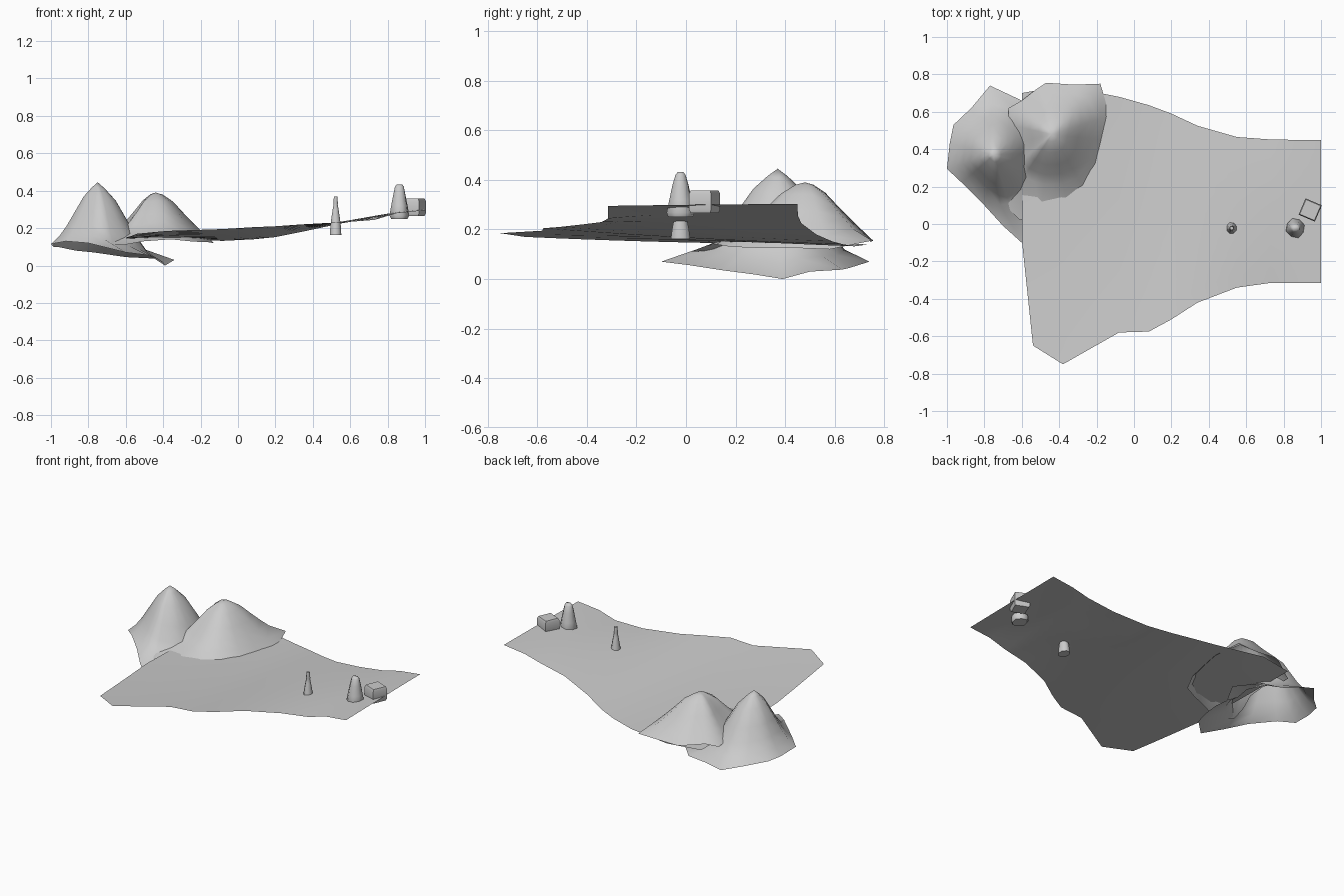
import bpy, bmesh, math
from mathutils import Vector


def finish(name, bm, angle=40, recalc=False):
    if recalc:
        bmesh.ops.recalc_face_normals(bm, faces=bm.faces[:])
    me = bpy.data.meshes.new(name)
    bm.to_mesh(me)
    bm.free()
    ob = bpy.data.objects.new(name, me)
    bpy.context.collection.objects.link(ob)
    bpy.ops.object.select_all(action='DESELECT')
    ob.select_set(True)
    bpy.context.view_layer.objects.active = ob
    bpy.ops.object.shade_smooth_by_angle(angle=math.radians(angle))
    return ob


def hill(name, peak, outline, profile):
    """Fan a mound from its peak to an irregular open skirt (outline counter-clockwise)."""
    bm = bmesh.new()
    p = Vector(peak)
    rings = []
    for s, f in profile + [(1, 0)]:
        ring = []
        for e in outline:
            d = Vector((e[0] - p.x, e[1] - p.y))
            r = d.length
            rr = r if s == 1 else s * min(r, 0.33)
            d *= rr / r
            ring.append(bm.verts.new((p.x + d.x, p.y + d.y, e[2] + (p.z - e[2]) * f)))
        rings.append(ring)
    top = bm.verts.new(p)
    n = len(outline)
    for i in range(n):
        j = (i + 1) % n
        bm.faces.new((top, rings[0][i], rings[0][j]))
        for a, b in zip(rings, rings[1:]):
            bm.faces.new((a[i], b[i], b[j], a[j]))
    return finish(name, bm, 70)


def loft(name, centre, sides, rings, phase=0.0, wobble=0.0, angle=40):
    """Closed stack of rings (z, rx, ry)."""
    bm = bmesh.new()
    loops = []
    for z, rx, ry in rings:
        loop = []
        for i in range(sides):
            a = phase + math.tau * i / sides
            w = 1 + wobble * math.sin(3.1 * i + 9 * z)
            loop.append(bm.verts.new((centre[0] + rx * w * math.cos(a),
                                      centre[1] + ry * w * math.sin(a), z)))
        loops.append(loop)
    for a, b in zip(loops, loops[1:]):
        for i in range(sides):
            j = (i + 1) % sides
            bm.faces.new((a[i], a[j], b[j], b[i]))
    bm.faces.new(loops[0][::-1])
    bm.faces.new(loops[-1])
    return finish(name, bm, angle, True)


# Sloping ground sheet: x, front y, back y, z at front / middle / back
stations = [
    (-0.60, -0.65, 0.70, 0.17, 0.147, 0.14),
    (-0.38, -0.75, 0.74, 0.185, 0.155, 0.14),
    (-0.08, -0.58, 0.68, 0.195, 0.16, 0.132),
    (0.08, -0.575, 0.635, 0.205, 0.165, 0.14),
    (0.20, -0.51, 0.59, 0.21, 0.178, 0.152),
    (0.34, -0.42, 0.525, 0.22, 0.20, 0.18),
    (0.55, -0.34, 0.465, 0.23, 0.234, 0.225),
    (0.73, -0.315, 0.452, 0.244, 0.265, 0.255),
    (0.85, -0.315, 0.45, 0.28, 0.285, 0.285),
    (1.00, -0.315, 0.45, 0.295, 0.30, 0.303),
]
bm = bmesh.new()
cols = 12
rows = []
for k, (x, yf, yb, zf, zm, zb) in enumerate(stations):
    row = []
    for c in range(cols + 1):
        v = c / cols
        shift = 0.06 * max(0, 1 - v / 0.42) if k == 0 else 0
        z = zf * (1 - v) * (1 - 2 * v) + 4 * zm * v * (1 - v) + zb * v * (2 * v - 1)
        row.append(bm.verts.new((x + shift, yf + (yb - yf) * v, z)))
    rows.append(row)
for a, b in zip(rows, rows[1:]):
    for c in range(cols):
        bm.faces.new((a[c], b[c], b[c + 1], a[c + 1]))
finish("ground_sheet", bm, 70)

# Tall hill at the far left, its skirt dipping below the ground
hill("tall_hill", (-0.75, 0.37, 0.445), [
    (-0.39, 0.39, 0.0), (-0.34, 0.50, 0.03), (-0.46, 0.63, 0.038), (-0.60, 0.66, 0.045),
    (-0.77, 0.74, 0.07), (-0.87, 0.62, 0.08), (-0.965, 0.53, 0.10), (-0.985, 0.43, 0.10),
    (-1.0, 0.295, 0.115), (-0.92, 0.22, 0.13), (-0.80, 0.10, 0.12), (-0.70, -0.01, 0.095),
    (-0.60, -0.10, 0.07), (-0.48, 0.02, 0.055), (-0.43, 0.15, 0.035), (-0.40, 0.28, 0.018),
], [(0.12, 0.92), (0.3, 0.77), (0.5, 0.51), (0.66, 0.3), (0.82, 0.13)])

# Lower, rounder hill; its left side runs into the tall hill
hill("low_hill", (-0.44, 0.48, 0.39), [
    (-0.16, 0.45, 0.125), (-0.13, 0.58, 0.12), (-0.18, 0.75, 0.155), (-0.32, 0.745, 0.15),
    (-0.47, 0.755, 0.155), (-0.53, 0.715, 0.16), (-0.60, 0.66, 0.165), (-0.67, 0.62, 0.15),
    (-0.67, 0.53, 0.16), (-0.64, 0.43, 0.17), (-0.64, 0.31, 0.16), (-0.67, 0.21, 0.13),
    (-0.69, 0.10, 0.115), (-0.61, 0.02, 0.11), (-0.50, 0.07, 0.13), (-0.36, 0.12, 0.14),
    (-0.26, 0.18, 0.13), (-0.19, 0.31, 0.125),
], [(0.12, 0.96), (0.3, 0.82), (0.5, 0.57), (0.66, 0.38), (0.82, 0.2)])

# Small bottle-shaped post
loft("post", (0.522, -0.022), 8, [
    (0.162, 0.033, 0.042), (0.20, 0.031, 0.037), (0.245, 0.026, 0.028),
    (0.30, 0.017, 0.018), (0.325, 0.012, 0.012), (0.332, 0.013, 0.013),
    (0.37, 0.010, 0.010)], 0.39, 0, 60)

# Standing rock
loft("standing_rock", (0.863, -0.022), 8, [
    (0.25, 0.044, 0.05), (0.268, 0.053, 0.056), (0.32, 0.045, 0.046),
    (0.38, 0.034, 0.034), (0.42, 0.026, 0.022), (0.432, 0.018, 0.012)], 0.3, 0.06, 60)

# Block at the right edge
loft("block", (0.942, 0.075), 4, [
    (0.266, 0.060, 0.060), (0.278, 0.067, 0.067), (0.345, 0.067, 0.067), (0.357, 0.060, 0.060),
], math.radians(22))
